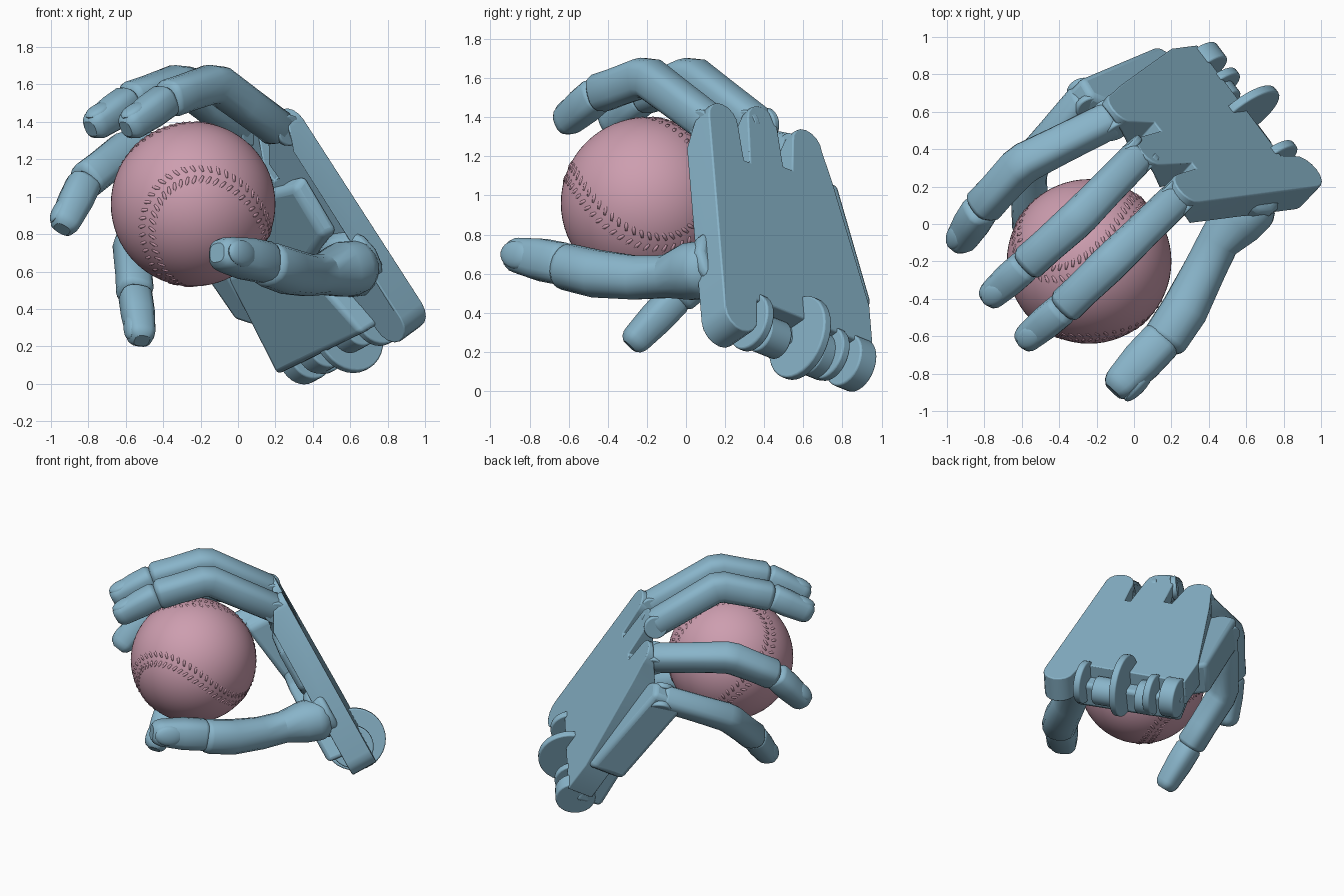
import bpy, bmesh, math
from mathutils import Vector, Matrix

cube = bpy.data.objects.get("Cube")
if cube:
    bpy.data.objects.remove(cube)


def material(name, rgb):
    m = bpy.data.materials.new(name)
    m.use_nodes = True
    m.diffuse_color = (*rgb, 1)
    m.node_tree.nodes["Principled BSDF"].inputs["Base Color"].default_value = (*rgb, 1)
    return m


BLUE = material("steel_blue", (0.25, 0.46, 0.59))
PINK = material("dusty_pink", (0.61, 0.34, 0.43))


def finish(name, bm, mat, bevel=0, angle=35):
    bmesh.ops.recalc_face_normals(bm, faces=bm.faces)
    mesh = bpy.data.meshes.new(name)
    bm.to_mesh(mesh)
    bm.free()
    mesh.materials.append(mat)
    obj = bpy.data.objects.new(name, mesh)
    bpy.context.collection.objects.link(obj)
    if bevel:
        mod = obj.modifiers.new("soft_edges", "BEVEL")
        mod.width, mod.segments, mod.limit_method = bevel, 3, "ANGLE"
    bpy.ops.object.select_all(action="DESELECT")
    obj.select_set(True)
    bpy.context.view_layer.objects.active = obj
    bpy.ops.object.shade_smooth_by_angle(angle=math.radians(angle))
    return obj


# Palm frame: across the hand, down to the wrist, out of the palm
ACROSS = Vector((-0.574, 0.758, -0.307)).normalized()
DOWN = Vector((0.545, 0.065, -0.837))
DOWN = (DOWN - ACROSS * DOWN.dot(ACROSS)).normalized()
INWARD = ACROSS.cross(DOWN)
ORIGIN = Vector((0.29, 0.16, 1.44))


def palm_point(s, t, w=0):
    return ORIGIN + ACROSS * s + DOWN * t + INWARD * w


def slab(name, outline, w0, w1, bevel=0.03, taper=1.0, chamfer=False, lean=0):
    """Extrude an outline lying in the palm frame, leaning in towards the knuckles."""
    bm = bmesh.new()
    cs = sum(p[0] for p in outline) / len(outline)
    ct = sum(p[1] for p in outline) / len(outline)
    low = [bm.verts.new(palm_point(s, t, w0 + lean * (0.85 - t))) for s, t in outline]
    top = [bm.verts.new(palm_point(cs + (s - cs) * taper, ct + (t - ct) * taper,
                                   w1 + lean * (0.85 - t))) for s, t in outline]
    bm.faces.new(low)
    bm.faces.new(top)
    n = len(outline)
    for i in range(n):
        j = (i + 1) % n
        bm.faces.new((low[i], low[j], top[j], top[i]))
    if chamfer:
        # Slope the knuckle end away on the palm side
        bmesh.ops.bisect_plane(bm, geom=bm.verts[:] + bm.edges[:] + bm.faces[:],
                               plane_co=palm_point(0, 0.16, w1),
                               plane_no=INWARD - DOWN * 0.6, clear_outer=True)
        bmesh.ops.holes_fill(bm, edges=[e for e in bm.edges if e.is_boundary], sides=0)
    return finish(name, bm, BLUE, bevel)


def arc(s, t, r, start, end, steps=8):
    angles = [math.radians(start + (end - start) * i / steps) for i in range(steps + 1)]
    return [(s + r * math.cos(a), t + r * math.sin(a)) for a in angles]


def disc(name, center, axis, r, width, bevel=0.01):
    bm = bmesh.new()
    rot = Vector(axis).to_track_quat("Z", "Y").to_matrix().to_4x4()
    bmesh.ops.create_cone(bm, cap_ends=True, segments=32, radius1=r, radius2=r,
                          depth=width, matrix=Matrix.Translation(center) @ rot)
    return finish(name, bm, BLUE, bevel)


# Palm plate with three knuckle lobes and a rounded thumb-side wrist corner
outline = arc(0.04, 0.05, 0.1, 180, 360)
outline += [(0.16, 0.25), (0.2, 0.25)] + arc(0.31, -0.03, 0.1, 180, 360)
outline += [(0.43, 0.19), (0.49, 0.19)] + arc(0.61, 0.0, 0.1, 180, 360)
outline += [(0.76, 0.15), (0.95, 0.85), (0.95, 1.1), (0.17, 1.1)] + arc(0.05, 1.22, 0.11, 0, 180)
slab("palm_plate", outline, 0, 0.19, 0.025, chamfer=True)

# Thick heel and thumb mound on the palm side
slab("palm_heel", [(0.12, 1.2), (0.2, 0.85), (0.5, 0.6), (0.85, 0.55), (0.95, 1.18)],
     0.1, 0.3, 0.03, 0.95)
slab("thumb_mound", arc(0.08, 0.84, 0.2, 0, 330, 11), 0.1, 0.24, 0.04, 0.85)
slab("palm_pad", [(0.0, 0.3), (0.6, 0.2), (0.72, 0.6), (0.3, 0.75), (0.02, 0.65)],
     0.15, 0.23, 0.03, 0.85)

# Little-finger side block
slab("little_finger_block",
     [(0.7, 0.16), (0.8, 0.04), (0.92, 0.06), (1.0, 0.8), (0.88, 0.9)], 0.02, 0.27, lean=0.13)

# Wrist hinge discs
for i, (s, r, width, w) in enumerate([(0.21, 0.15, 0.05, 0.1), (0.37, 0.1, 0.14, 0.15),
                                      (0.51, 0.22, 0.05, 0.07), (0.69, 0.12, 0.12, 0.14),
                                      (0.73, 0.14, 0.05, 0.1), (0.88, 0.14, 0.11, 0.1)]):
    disc(f"wrist_hinge_{i + 1}", palm_point(s, 1.17, w), ACROSS, r, width)


def limb(name, pts, radii, dorsal, sides=16, boxy=0.72, ends=(0.4, 0.4)):
    """Loft rounded-box rings along a path and round off both ends."""
    pts = [Vector(p) for p in pts]
    a, b = (pts[0] - pts[1]).normalized(), (pts[-1] - pts[-2]).normalized()
    rings = [(pts[0] + a * radii[0] * ends[0] * h, radii[0] * k, -a)
             for h, k in ((1, 0.55), (0.75, 0.8), (0.35, 0.95))]
    for i, p in enumerate(pts):
        tan = (pts[min(i + 1, len(pts) - 1)] - p).normalized() + (p - pts[max(i - 1, 0)]).normalized()
        rings.append((p, radii[i], tan.normalized()))
    rings += [(pts[-1] + b * radii[-1] * ends[1] * h, radii[-1] * k, b)
              for h, k in ((0.35, 0.95), (0.75, 0.8), (1, 0.55))]
    bm = bmesh.new()
    loops = []
    for center, r, tan in rings:
        side = tan.cross(dorsal).normalized()
        up = side.cross(tan)
        loop = []
        for k in range(sides):
            q = 2 * math.pi * k / sides
            c, s = math.cos(q), math.sin(q)
            x, y = (math.copysign(abs(v) ** boxy, v) for v in (c, s))
            loop.append(bm.verts.new(center + side * x * r * 0.98 + up * y * r))
        loops.append(loop)
    for l0, l1 in zip(loops, loops[1:]):
        for k in range(sides):
            j = (k + 1) % sides
            bm.faces.new((l0[k], l0[j], l1[j], l1[k]))
    bm.faces.new(loops[0])
    bm.faces.new(loops[-1])
    return finish(name, bm, BLUE, 0, 30)


def nail(name, base, tip, dorsal, r):
    """Flattened shell set into the top of a fingertip."""
    along = (tip - base).normalized()
    side = along.cross(dorsal).normalized()
    up = side.cross(along)
    rot = Matrix((side, along, up)).transposed().to_4x4()
    center = base.lerp(tip, 0.88) + up * r * 0.74
    bm = bmesh.new()
    size = Matrix.Diagonal((r * 0.66, r * 0.95, r * 0.32, 1))
    bmesh.ops.create_uvsphere(bm, u_segments=20, v_segments=10, radius=1,
                              matrix=Matrix.Translation(center) @ rot @ size)
    finish(name, bm, BLUE)


BALL = Vector((-0.24, -0.2, 0.96))

# Fingers: knuckle, middle joint, end joint, tip
fingers = {
    "index": [(0.22, 0.13, 1.36), (-0.12, -0.2, 1.61), (-0.38, -0.45, 1.52), (-0.56, -0.6, 1.39)],
    "middle": [(0.02, 0.36, 1.36), (-0.3, 0.03, 1.61), (-0.58, -0.22, 1.51), (-0.75, -0.37, 1.39)],
    "ring": [(-0.12, 0.56, 1.21), (-0.6, 0.32, 1.25), (-0.82, 0.08, 1.08), (-0.92, -0.08, 0.87)],
    "little": [(-0.26, 0.67, 0.98), (-0.57, 0.3, 0.77), (-0.55, -0.05, 0.48), (-0.52, -0.25, 0.27)],
}
for name, path in fingers.items():
    k, p, d, tip = (Vector(v) for v in path)
    bend = (tip - k).normalized()
    dorsal = p.lerp(d, 0.5) - k.lerp(tip, 0.5)
    dorsal = (dorsal - bend * dorsal.dot(bend)).normalized()
    hinge = bend.cross(dorsal).normalized()
    first, last = (p - k).normalized(), (tip - d).normalized()
    r = 0.104 if name != "little" else 0.098
    limb(name + "_finger", [k + first * 0.02, k.lerp(p, 0.55), p - first * 0.03, p + (d - p) * 0.1,
                            p.lerp(d, 0.6), d - (d - p).normalized() * 0.03],
         [r * 0.93, r * 0.95, r * 1.0, r * 1.0, r * 0.95, r * 0.97], dorsal)
    limb(name + "_fingertip", [d + last * 0.02, d.lerp(tip, 0.5), tip],
         [r * 0.88, r * 0.88, r * 0.77], dorsal, ends=(0.4, 0.75))
    nail(name + "_nail", d, tip, dorsal, r * 0.84)
    for sign in (-1, 1):
        disc(f"{name}_knuckle_{'a' if sign < 0 else 'b'}", k + hinge * 0.068 * sign, hinge, r * 0.8, 0.04)

# Thumb
out = Vector((0.6, -0.75, 0.15))
limb("thumb", [(0.62, 0.09, 0.62), (0.55, 0.02, 0.61), (0.45, -0.1, 0.585), (0.37, -0.26, 0.58),
               (0.27, -0.46, 0.6), (0.17, -0.61, 0.635)],
     [0.15, 0.15, 0.113, 0.116, 0.126, 0.123], out, boxy=0.92, ends=(0.6, 0.4))
thumb_joint, thumb_end = Vector((0.14, -0.63, 0.65)), Vector((-0.06, -0.84, 0.69))
limb("thumb_tip", [thumb_joint, thumb_joint.lerp(thumb_end, 0.5), thumb_end],
     [0.112, 0.112, 0.096], out, ends=(0.4, 0.8))
nail("thumb_nail", thumb_joint, thumb_end, out, 0.11)

# Ball
bm = bmesh.new()
bmesh.ops.create_uvsphere(bm, u_segments=64, v_segments=32, radius=0.44,
                          matrix=Matrix.Translation(BALL))
finish("ball", bm, PINK)

# Paired raised stitches along the ball's winding seam
lobe = Vector((0.25, -0.78, -0.57)).normalized()
peak = Vector((-0.45, -0.4, 0.8))
peak = (peak - lobe * peak.dot(lobe)).normalized()
cross = peak.cross(lobe)


def seam(t):
    x = 0.75 * math.cos(t) + 0.25 * math.cos(3 * t)
    y = 0.75 * math.sin(t) - 0.25 * math.sin(3 * t)
    z = 0.866 * math.sin(2 * t)
    return (peak * z + lobe * (x + y) * 0.707 + cross * (x - y) * 0.707).normalized()


bm = bmesh.new()
COUNT = 100
for i in range(COUNT):
    t = 2 * math.pi * i / COUNT
    normal, along = seam(t), (seam(t + 0.01) - seam(t - 0.01)).normalized()
    side = along.cross(normal).normalized()
    for sign in (-1, 1):
        stroke = (side * sign + along * 0.5).normalized()
        rot = Matrix((stroke, normal.cross(stroke), normal)).transposed().to_4x4()
        place = Matrix.Translation(BALL + (normal + side * sign * 0.075).normalized() * 0.437)
        bmesh.ops.create_icosphere(bm, subdivisions=1, radius=1,
                                   matrix=place @ rot @ Matrix.Diagonal((0.03, 0.011, 0.008, 1)))
finish("ball_stitches", bm, PINK, 0, 60)
